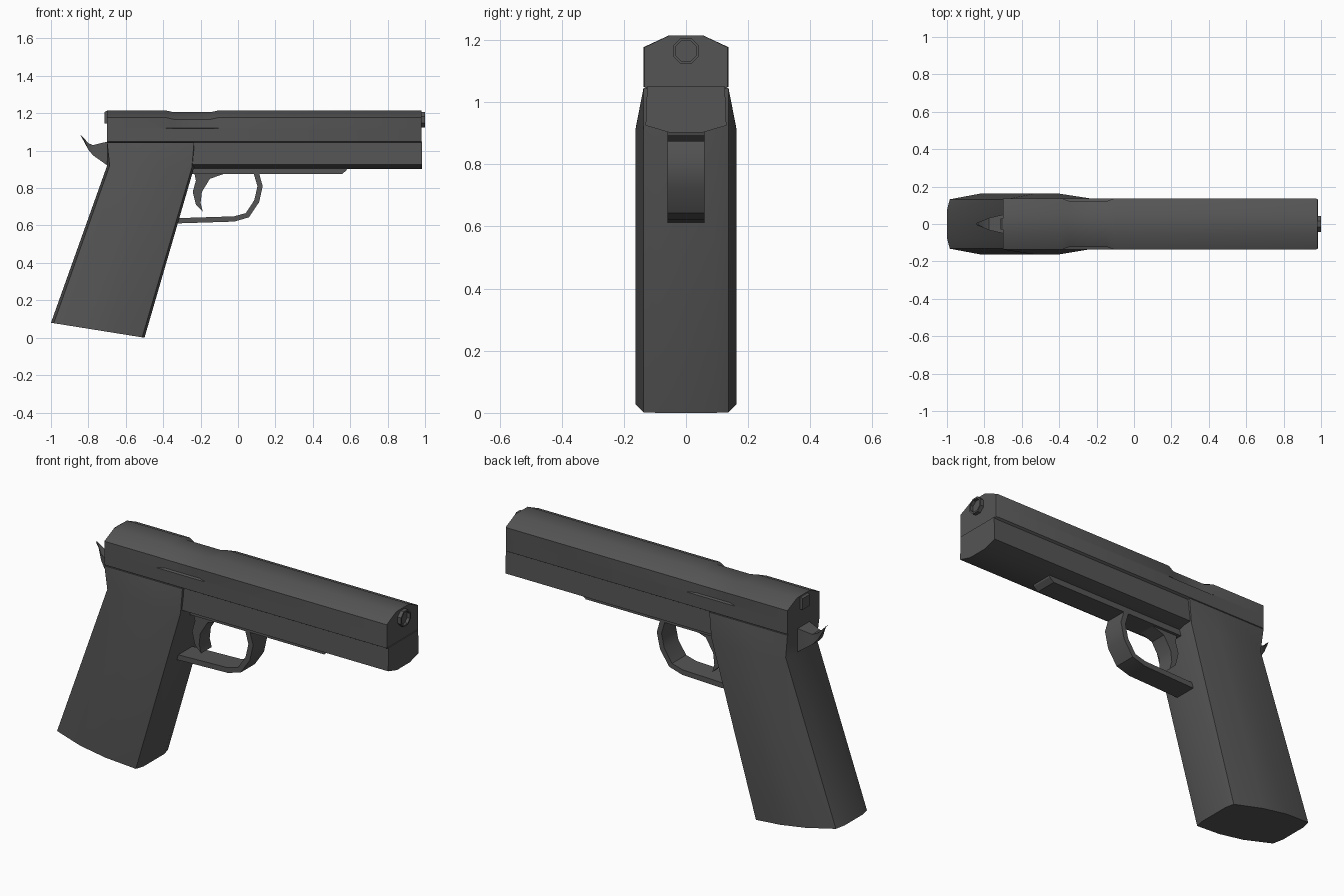
import bpy, bmesh, math
from mathutils import Vector

if "Cube" in bpy.data.objects:
    bpy.data.objects.remove(bpy.data.objects["Cube"])

steel = bpy.data.materials.new("dark_grey_metal")
steel.diffuse_color = (0.09, 0.09, 0.09, 1)
steel.use_nodes = True
steel.node_tree.nodes["Principled BSDF"].inputs["Base Color"].default_value = steel.diffuse_color


def finish(bm, name, angle=30):
    bmesh.ops.recalc_face_normals(bm, faces=bm.faces)
    me = bpy.data.meshes.new(name)
    bm.to_mesh(me)
    bm.free()
    me.materials.append(steel)
    ob = bpy.data.objects.new(name, me)
    bpy.context.collection.objects.link(ob)
    bpy.context.view_layer.objects.active = ob
    ob.select_set(True)
    bpy.ops.object.shade_smooth_by_angle(angle=math.radians(angle))
    ob.select_set(False)
    return ob


def loft(name, rings, angle=30):
    """Skin a list of closed rings and cap both ends."""
    bm = bmesh.new()
    vs = [[bm.verts.new(p) for p in r] for r in rings]
    n = len(vs[0])
    for a, b in zip(vs, vs[1:]):
        for i in range(n):
            j = (i + 1) % n
            bm.faces.new((a[i], a[j], b[j], b[i]))
    bm.faces.new(vs[0])
    bm.faces.new(vs[-1])
    return finish(bm, name, angle)


def x_ring(x, half):
    """Mirror a half section (y, z) across y = 0 at position x."""
    return [(x, y, z) for y, z in half] + [(x, -y, z) for y, z in reversed(half)]


def plate(name, pts, w):
    """Side profile (x, z) extruded to half width w."""
    return loft(name, [[(x, s * w, z) for x, z in pts] for s in (-1, 1)])


# slide with the shallow scoop on both sides
full = [(.12, 1.04), (.137, 1.05), (.137, 1.118), (.137, 1.121), (.137, 1.177), (.055, 1.215)]
scoop = [(.12, 1.04), (.137, 1.05), (.137, 1.118), (.122, 1.121), (.122, 1.168), (.055, 1.206)]
front = [(y * .97, z) for y, z in full]
loft("slide", [x_ring(x, h) for x, h in (
    (-.70, full), (-.385, full), (-.345, scoop), (-.145, scoop), (-.105, full),
    (.972, full), (.98, front))])

# front frame below the slide
frame = [(.125, 1.05), (.13, .925), (.055, .903)]
loft("front_frame", [x_ring(x, frame) for x in (-.30, .985)])

# grip with bowed sides, leaning back
bow = [(0, .075), (.03, .132), (.35, .162), (.65, .162), (.975, .137), (1, .09)]


def grip_ring(xb, xf, zb, zf, flat=False):
    half = []
    for u, w in bow:
        if flat:
            w = .137
            u = 0 if u < .1 else 1 if u > .9 else u
        half.append((xb + (xf - xb) * u, w, zb + (zf - zb) * u))
    if flat:
        for i in (0, 5):
            half[i] = (half[i][0], .09, half[i][2])
    return half + [(x, -y, z) for x, y, z in reversed(half)]


loft("grip", [grip_ring(-1, -.5, .08, 0), grip_ring(-.70, -.235, .92, .91),
              grip_ring(-.70, -.235, 1.045, 1.045, True)], 35)

# rail under the frame
plate("under_rail", [(-.27, .91), (.585, .91), (.58, .895), (.555, .874), (-.27, .874)], .06)

# trigger guard strip
path = [(-.33, .625), (-.02, .635), (.05, .655), (.10, .73), (.118, .81), (.095, .89)]
outer, inner = [], []
for i, p in enumerate(path):
    a, b = Vector(path[max(i - 1, 0)]), Vector(path[min(i + 1, len(path) - 1)])
    d = (b - a).normalized()
    nrm = Vector((d.y, -d.x)) * .014
    outer.append(tuple(Vector(p) + nrm))
    inner.append(tuple(Vector(p) - nrm))
plate("trigger_guard", outer + inner[::-1], .06)

# trigger
plate("trigger", [(-.235, .89), (-.225, .84), (-.242, .78), (-.225, .71), (-.188, .675), (-.2, .72),
                  (-.193, .78), (-.15, .85), (-.08, .874), (-.08, .89)], .045)

# hammer, tapering to its tip
stations = [(-.66, 1.06, .91, .052), (-.70, 1.048, .922, .05), (-.775, 1.03, .975, .033),
            (-.80, 1.04, 1.005, .022), (-.843, 1.085, 1.075, .005)]
loft("hammer", [[(x, -w, t), (x, w, t), (x + (.012 if i == 4 else 0), w, b),
                 (x + (.012 if i == 4 else 0), -w, b)]
                for i, (x, t, b, w) in enumerate(stations)])

# muzzle ring with a recessed bore
def circle(x, r):
    return [(x, r * math.cos((k + .5) * math.pi / 4), 1.165 + r * math.sin((k + .5) * math.pi / 4))
            for k in range(8)]


loft("muzzle", [circle(.95, .045), circle(1, .045), circle(1, .036), circle(.984, .036)])

# small rear sight block
plate("rear_sight", [(-.69, 1.145), (-.715, 1.145), (-.715, 1.205), (-.705, 1.212), (-.69, 1.212)], .03)
